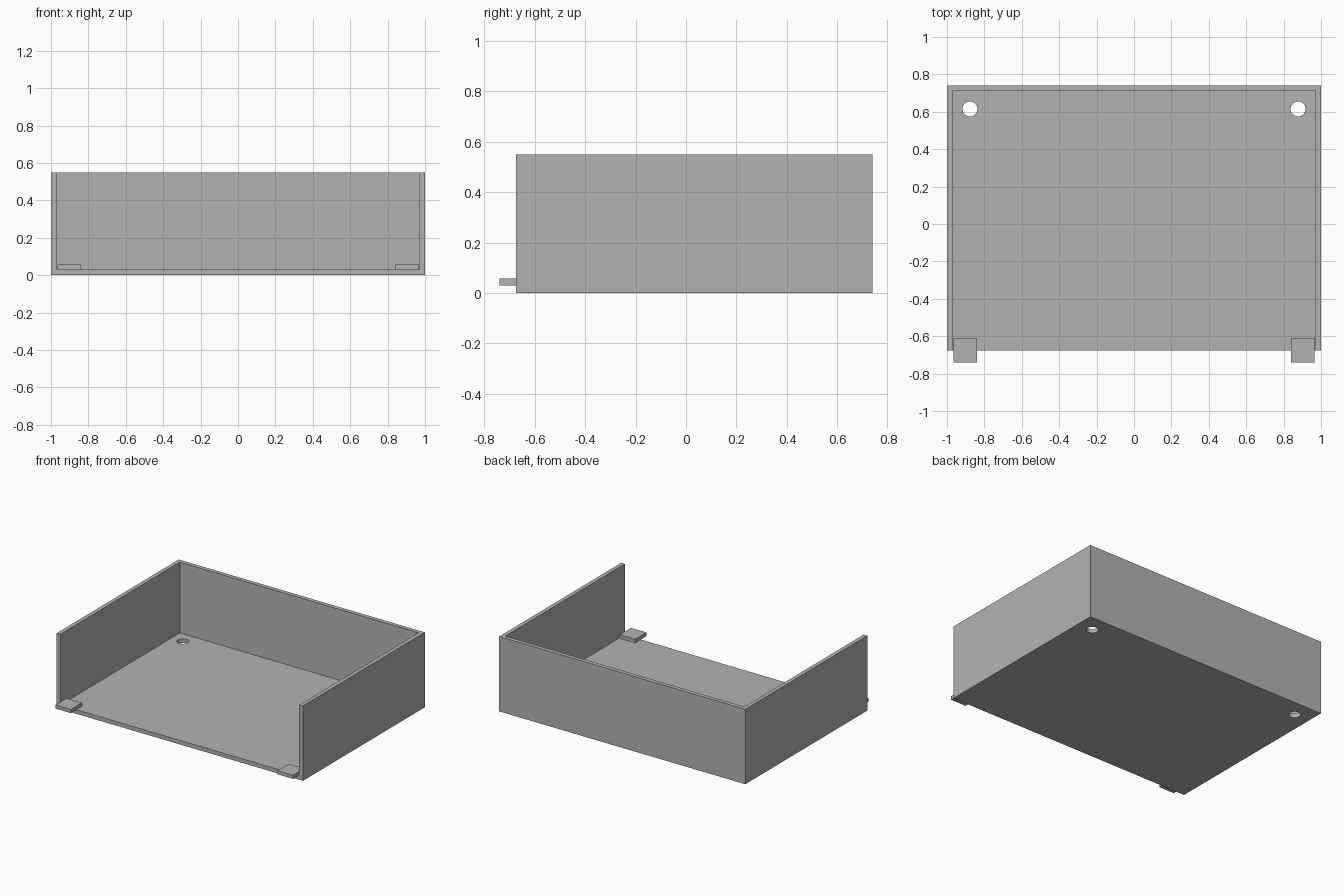
import bpy

if "Cube" in bpy.data.objects:
    bpy.data.objects.remove(bpy.data.objects["Cube"], do_unlink=True)

GREY = (0.45, 0.45, 0.45, 1)
WALL = 0.03
FRONT, BACK, HEIGHT = -0.675, 0.74, 0.55

grey = bpy.data.materials.new("plain grey")
grey.use_nodes = True
grey.diffuse_color = GREY
grey.node_tree.nodes["Principled BSDF"].inputs["Base Color"].default_value = GREY


def box(name, low, high):
    """Box between two opposite corners."""
    centre = [(a + b) / 2 for a, b in zip(low, high)]
    bpy.ops.mesh.primitive_cube_add(size=1, location=centre)
    ob = bpy.context.object
    ob.name = name
    ob.scale = [b - a for a, b in zip(low, high)]
    bpy.ops.object.transform_apply(location=False, rotation=False, scale=True)
    ob.data.materials.append(grey)
    return ob


def cut(target, cutter):
    """Subtract the cutter from the target, then discard it."""
    cutter.hide_render = True
    mod = target.modifiers.new("cut", 'BOOLEAN')
    mod.operation = 'DIFFERENCE'
    mod.solver = 'EXACT'
    mod.object = cutter
    bpy.context.view_layer.objects.active = target
    bpy.ops.object.modifier_apply(modifier=mod.name)
    bpy.data.objects.remove(cutter, do_unlink=True)


# Open-fronted tray: floor, two side walls and a back wall in one body
tray = box("tray", (-1, FRONT, 0), (1, BACK, HEIGHT))
cut(tray, box("cavity_cutter", (WALL - 1, FRONT - 0.2, WALL),
              (1 - WALL, BACK - WALL, HEIGHT + 0.2)))

for side, label in ((1, "left"), (-1, "right")):
    # Round hole through the floor at each back corner
    bpy.ops.mesh.primitive_cylinder_add(vertices=40, radius=0.04, depth=0.2,
                                        location=(side * 0.877, 0.615, 0))
    hole = bpy.context.object
    hole.data.materials.append(grey)
    cut(tray, hole)

    # Flat tab on the floor, projecting past each front corner
    xs = sorted((side * 0.84, side * 0.965))
    box(label + "_front_tab", (xs[0], -0.74, WALL), (xs[1], -0.61, 0.057))

# Round hole walls shade smoothly, all other edges stay sharp
bpy.ops.object.select_all(action='DESELECT')
tray.select_set(True)
bpy.context.view_layer.objects.active = tray
bpy.ops.object.shade_smooth_by_angle()
